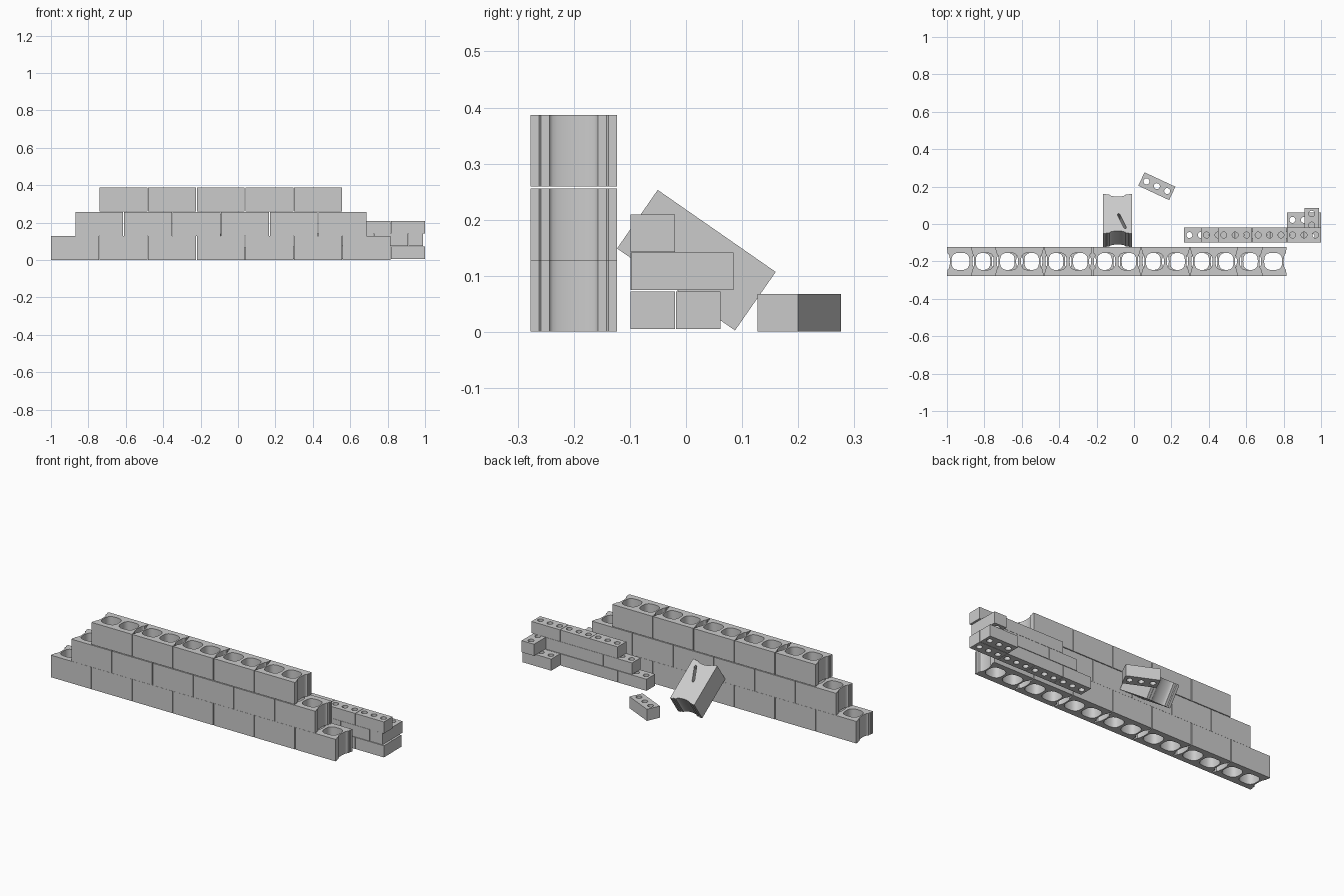
import bpy, bmesh
from math import sin, cos, pi, radians, copysign
from mathutils import Matrix, Vector

if "Cube" in bpy.data.objects:
    bpy.data.objects.remove(bpy.data.objects["Cube"])


def extruded(name, outlines, height):
    """Mesh from closed outlines (first is outer, others are holes), centred in z."""
    cu = bpy.data.curves.new(name + "_curve", 'CURVE')
    cu.dimensions = '2D'
    cu.fill_mode = 'BOTH'
    cu.extrude = height / 2
    for pts in outlines:
        sp = cu.splines.new('POLY')
        sp.points.add(len(pts) - 1)
        for p, (x, y) in zip(sp.points, pts):
            p.co = (x, y, 0, 1)
        sp.use_cyclic_u = True
    tmp = bpy.data.objects.new(name + "_tmp", cu)
    bpy.context.collection.objects.link(tmp)
    bpy.context.view_layer.update()
    dg = bpy.context.evaluated_depsgraph_get()
    me = bpy.data.meshes.new_from_object(tmp.evaluated_get(dg))
    me.name = name
    bpy.data.objects.remove(tmp)
    bpy.data.curves.remove(cu)
    bm = bmesh.new()
    bm.from_mesh(me)
    bmesh.ops.remove_doubles(bm, verts=bm.verts, dist=1e-5)
    bmesh.ops.recalc_face_normals(bm, faces=bm.faces)
    bm.to_mesh(me)
    bm.free()
    return me


def ring(cx, cy, rx, ry, n=24, power=1.0):
    """Ellipse; power below 1 squares it off."""
    def f(v):
        return copysign(abs(v) ** power, v)
    return [(cx + rx * f(cos(2 * pi * i / n)), cy + ry * f(sin(2 * pi * i / n)))
            for i in range(n)]


def place(name, me, loc, rot=Matrix.Identity(4)):
    ob = bpy.data.objects.new(name, me)
    ob.matrix_world = Matrix.Translation(loc) @ rot
    bpy.context.collection.objects.link(ob)
    return ob


# Concrete block: outline with stepped flanges and a curved recess in each end
BL, BD, BH, PITCH = 0.256, 0.154, 0.127, 0.26
hx, hy = BL / 2, BD / 2
end = [(hx, -hy), (hx, -0.062), (hx - 0.004, -0.058), (hx - 0.004, -0.043)]
end += [(hx - 0.004 - 0.012 * sin(pi * i / 12), -0.043 * cos(pi * i / 12)) for i in range(1, 12)]
end += [(hx - 0.004, 0.043), (hx - 0.004, 0.058), (hx, 0.062), (hx, hy)]
outline = end + [(-x, -y) for x, y in end]
cores = [ring(s * 0.056, 0, 0.048, 0.046, 28, 0.7) for s in (-1, 1)]
block = extruded("hollow_block", [outline] + cores, BH)

# Solid block with a narrow slit
a, b = Vector((-0.004, -0.005)), Vector((-0.09, -0.04))
d = (b - a).normalized() * 0.007
n = Vector((-d.y, d.x))
slit = [a - d, a + n, b + n, b + d, b - n, a - n]
slit_block = extruded("slit_block", [outline, [tuple(p) for p in slit]], BH)

# Brick with three round holes
KL, KW, KH = 0.182, 0.079, 0.067
rect = [(-KL / 2, -KW / 2), (KL / 2, -KW / 2), (KL / 2, KW / 2), (-KL / 2, KW / 2)]
brick = extruded("holed_brick", [rect] + [ring(i * 0.061, 0, 0.016, 0.016) for i in (-1, 0, 1)], KH)

# Block wall, three stepped courses
for row, (x0, count, z) in enumerate([(-1.0, 7, 0.001), (-0.87, 6, 0.1285), (-0.74, 5, 0.2595)]):
    for i in range(count):
        place(f"wall_block_{row + 1}_{i + 1}", block,
              (x0 + hx + i * PITCH, -0.2, z + BH / 2))

# Tilted block leaning behind the wall
t = radians(34.8)
rot = Matrix(((0, -1, 0, 0), (cos(t), 0, sin(t), 0), (-sin(t), 0, cos(t), 0), (0, 0, 0, 1)))
place("tilted_block", slit_block, (-0.0875, 0.0185, 0.128), rot)

# Brick wall, three stepped courses
for row, (x0, count, z) in enumerate([(0.266, 4, 0.005), (0.358, 3, 0.0745), (0.45, 3, 0.1425)]):
    for i in range(count):
        place(f"wall_brick_{row + 1}_{i + 1}", brick,
              (x0 + KL / 2 + i * 0.184, -0.059, z + KH / 2))

# Corner return bricks and the loose brick
place("corner_base_brick", brick, (0.908, 0.022, 0.005 + KH / 2))
place("corner_header_brick", brick, (0.95, -0.006, 0.0745 + KH / 2), Matrix.Rotation(pi / 2, 4, 'Z'))
place("loose_brick", brick, (0.122, 0.202, 0.001 + KH / 2), Matrix.Rotation(radians(-25), 4, 'Z'))

# Smooth the curved core walls, keep the edges crisp
bpy.ops.object.select_all(action='DESELECT')
for ob in bpy.context.collection.objects:
    ob.select_set(True)
    bpy.context.view_layer.objects.active = ob
bpy.ops.object.shade_smooth_by_angle(angle=radians(35))
